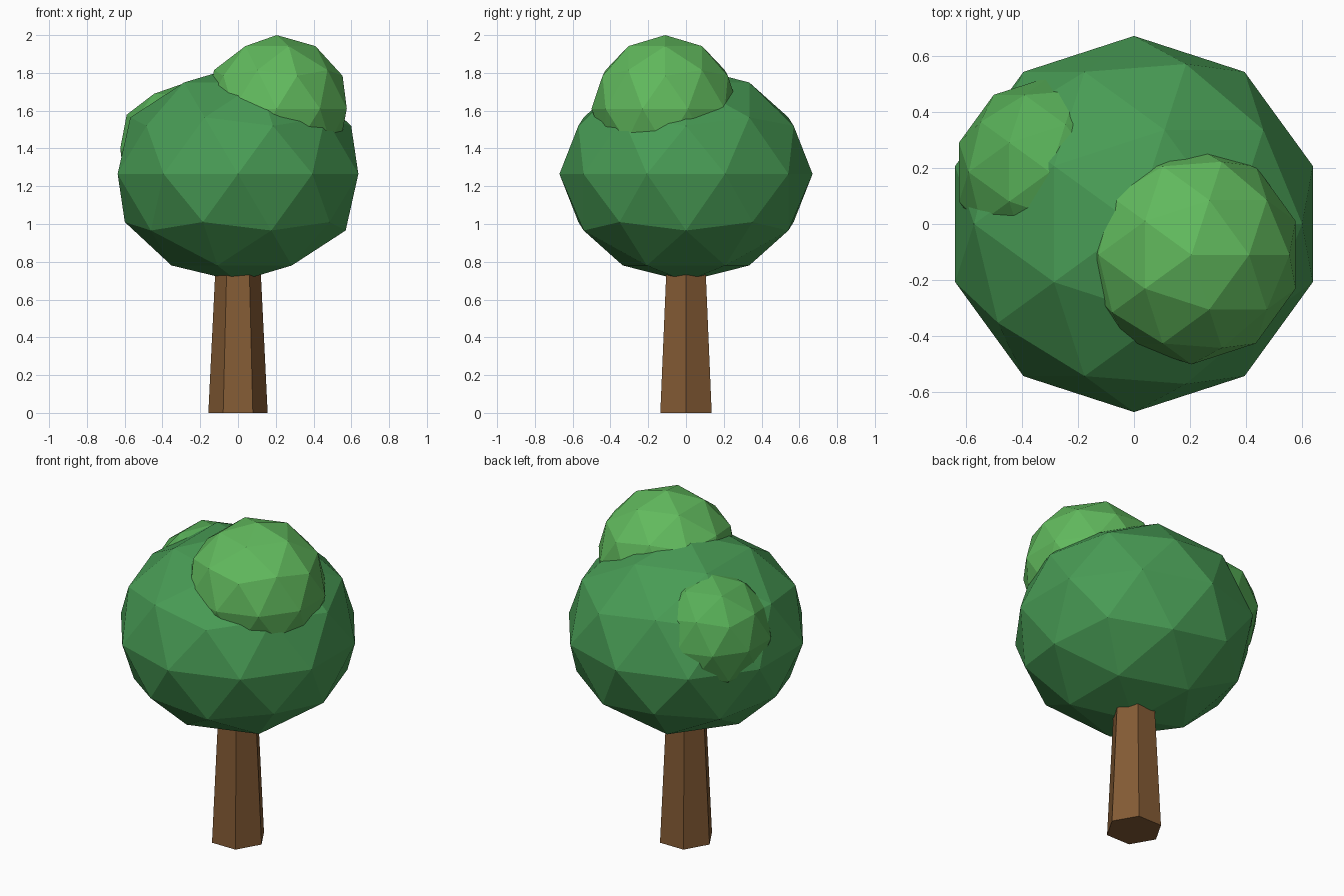
import bpy
from math import radians

if "Cube" in bpy.data.objects:
    bpy.data.objects.remove(bpy.data.objects["Cube"])


def material(name, rgb):
    mat = bpy.data.materials.new(name)
    mat.diffuse_color = (*rgb, 1.0)
    mat.use_nodes = True
    mat.node_tree.nodes["Principled BSDF"].inputs["Base Color"].default_value = mat.diffuse_color
    return mat


def finish(name, mat):
    obj = bpy.context.object
    obj.name = name
    obj.data.materials.append(mat)
    bpy.ops.object.transform_apply(location=False, rotation=True, scale=True)
    return obj


def foliage(name, centre, radius, mat, squash=1.0):
    bpy.ops.mesh.primitive_ico_sphere_add(subdivisions=2, radius=radius, location=centre)
    bpy.context.object.scale.z = squash
    return finish(name, mat)


bark = material("bark", (0.23, 0.105, 0.035))
leaf_dark = material("leaf_dark", (0.065, 0.33, 0.09))
leaf_light = material("leaf_light", (0.12, 0.49, 0.11))
leaf_mid = material("leaf_mid", (0.095, 0.42, 0.095))

# Tapered six-sided trunk, running up into the crown
TRUNK_H = 0.9
bpy.ops.mesh.primitive_cone_add(vertices=6, radius1=0.157, radius2=0.113, depth=TRUNK_H,
                                location=(0, 0, TRUNK_H / 2), rotation=(0, 0, radians(30)))
finish("trunk", bark)

# Flattened main crown and two overlapping clumps
foliage("main_crown", (0, 0, 1.265), 0.67, leaf_dark, 0.85)
foliage("upper_clump", (0.205, -0.11, 1.61), 0.39, leaf_light)
foliage("side_clump", (-0.3, 0.185, 1.40), 0.34, leaf_mid)
